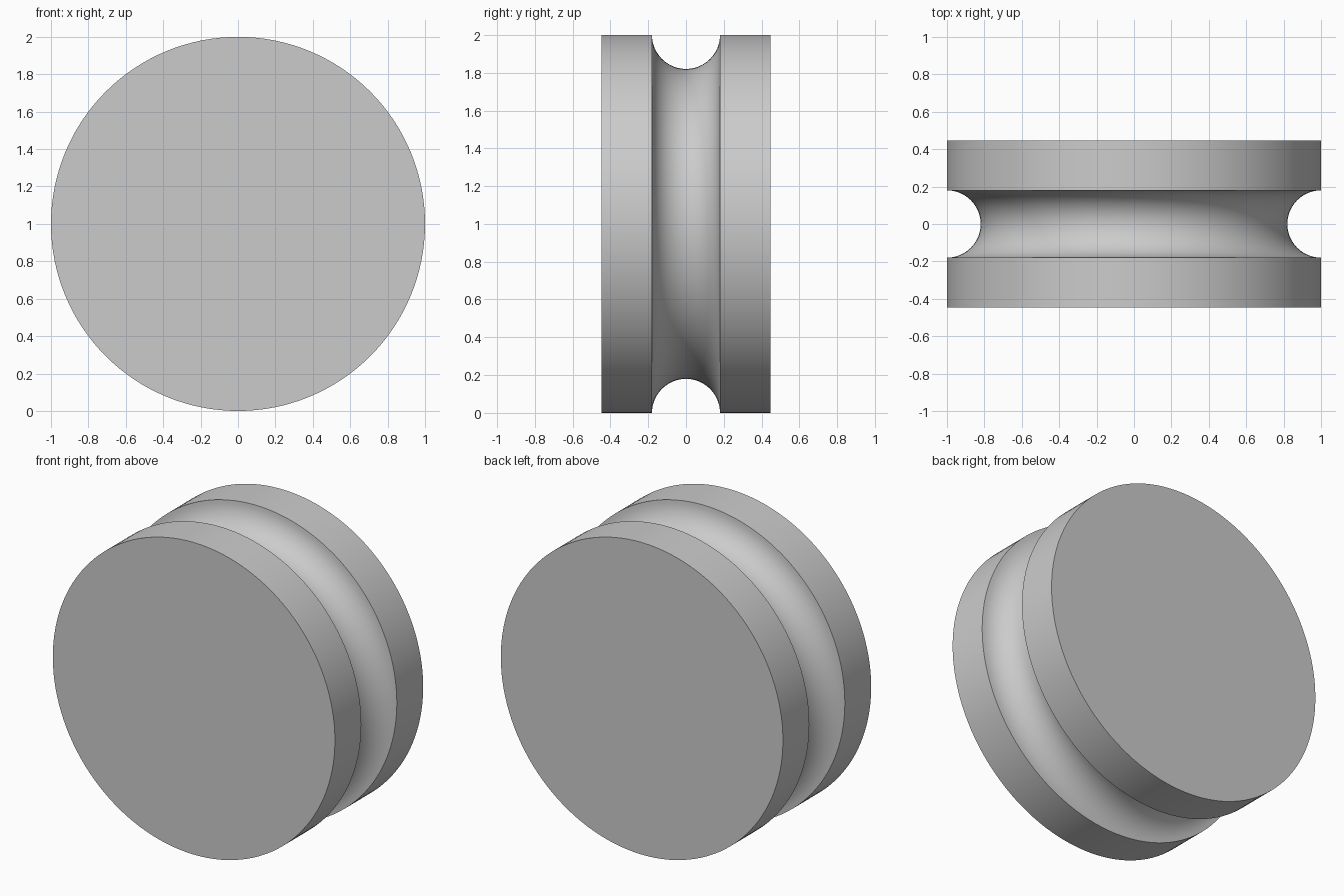
import bpy
import bmesh
import math
from mathutils import Matrix, Vector

cube = bpy.data.objects.get("Cube")
if cube:
    bpy.data.objects.remove(cube, do_unlink=True)

RADIUS = 1.0
HALF_WIDTH = 0.447
GROOVE = 0.18
SEGMENTS = 128
ARC_STEPS = 24

# Plain grey material
grey = bpy.data.materials.new("light grey")
grey.use_nodes = True
colour = (0.6, 0.6, 0.6, 1.0)
grey.diffuse_color = colour
grey.node_tree.nodes["Principled BSDF"].inputs["Base Color"].default_value = colour

# Rim profile as (radius, y): two flat lands with a half-round groove between
profile = [(RADIUS, -HALF_WIDTH)]
for i in range(ARC_STEPS + 1):
    a = math.pi * i / ARC_STEPS
    profile.append((RADIUS - GROOVE * math.sin(a), -GROOVE * math.cos(a)))
profile.append((RADIUS, HALF_WIDTH))

# Spin the profile about the y axis, capping both ends with one flat disc
bm = bmesh.new()
rings = []
for r, y in profile:
    ring = []
    for s in range(SEGMENTS):
        t = math.tau * s / SEGMENTS
        ring.append(bm.verts.new((r * math.cos(t), y, RADIUS + r * math.sin(t))))
    rings.append(ring)
for low, high in zip(rings, rings[1:]):
    for s in range(SEGMENTS):
        n = (s + 1) % SEGMENTS
        bm.faces.new((low[s], low[n], high[n], high[s]))
bm.faces.new(rings[0])
bm.faces.new(rings[-1])
bmesh.ops.recalc_face_normals(bm, faces=bm.faces)

mesh = bpy.data.meshes.new("grooved_wheel")
bm.to_mesh(mesh)
bm.free()
mesh.materials.append(grey)
wheel = bpy.data.objects.new("grooved_wheel", mesh)
bpy.context.collection.objects.link(wheel)

# Smooth round surfaces, crisp rim edges
bpy.ops.object.select_all(action="DESELECT")
wheel.select_set(True)
bpy.context.view_layer.objects.active = wheel
bpy.ops.object.shade_smooth_by_angle(angle=math.radians(30))
